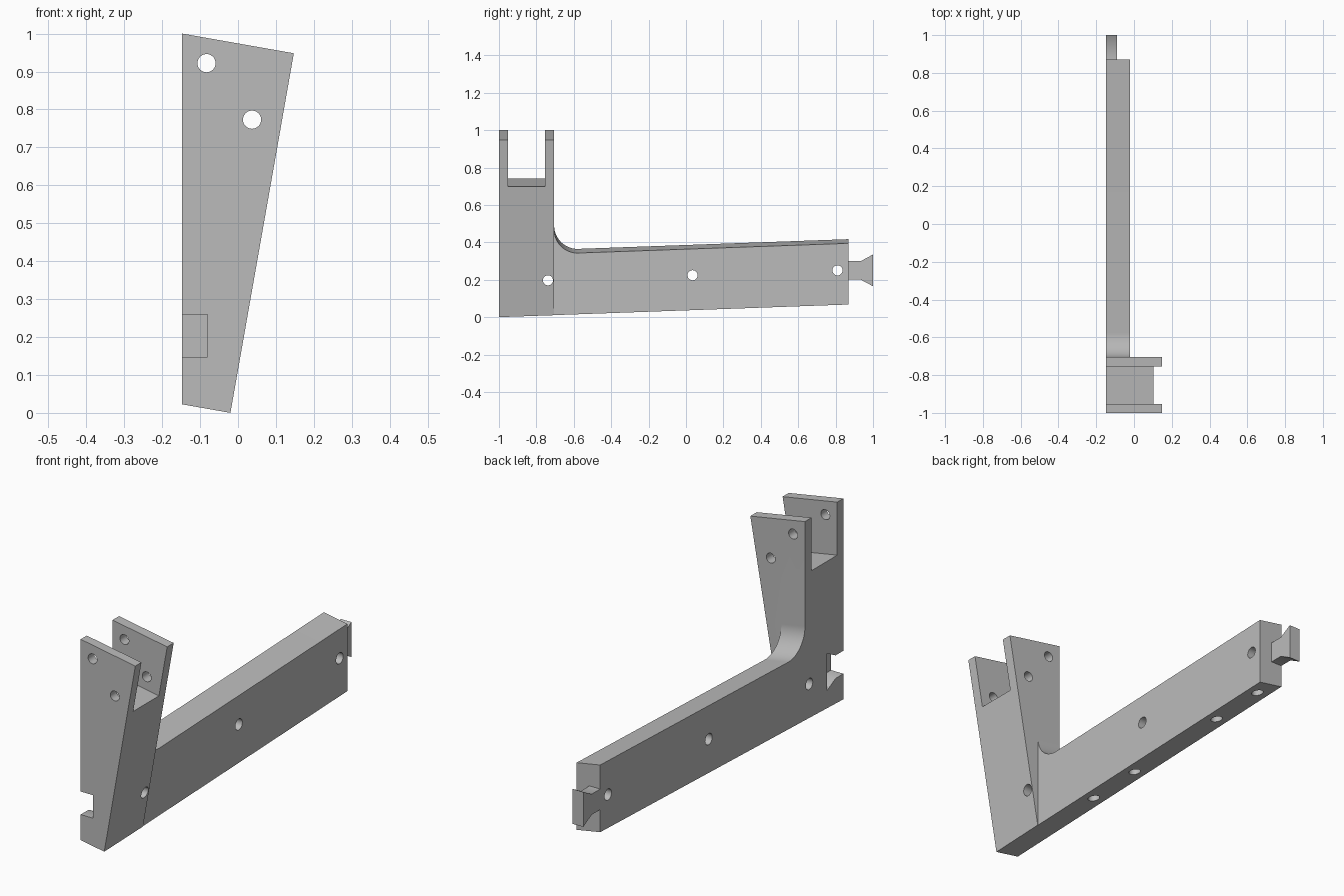
import bpy
import bmesh
from math import cos, sin, tan, radians
from mathutils import Matrix, Vector

if "Cube" in bpy.data.objects:
    bpy.data.objects.remove(bpy.data.objects["Cube"])

TILT = radians(10)
FLAT, INNER = -0.147, -0.02      # flat side and inner side of the arm

grey = bpy.data.materials.new("plain_grey")
grey.use_nodes = True
grey.diffuse_color = (0.5, 0.5, 0.5, 1)
grey.node_tree.nodes["Principled BSDF"].inputs["Base Color"].default_value = (0.5, 0.5, 0.5, 1)


def make_object(name, bm):
    bmesh.ops.recalc_face_normals(bm, faces=bm.faces)
    mesh = bpy.data.meshes.new(name)
    bm.to_mesh(mesh)
    bm.free()
    mesh.materials.append(grey)
    obj = bpy.data.objects.new(name, mesh)
    bpy.context.collection.objects.link(obj)
    return obj


def prism(profile, x0, x1, tilted=False):
    """Extrude a (y, z) profile along x, optionally sloping down toward +x."""
    bm = bmesh.new()
    face = bm.faces.new([bm.verts.new((x0, y, z)) for y, z in profile])
    grown = bmesh.ops.extrude_face_region(bm, geom=[face])["geom"]
    moved = [g for g in grown if isinstance(g, bmesh.types.BMVert)]
    bmesh.ops.translate(bm, verts=moved, vec=(x1 - x0, 0, 0))
    if tilted:
        for v in bm.verts:
            v.co.z -= (v.co.x - FLAT) * tan(TILT)
    return bm


def rod(center, axis, radius, length):
    bm = bmesh.new()
    turn = Vector((0, 0, 1)).rotation_difference(Vector(axis)).to_matrix().to_4x4()
    bmesh.ops.create_cone(bm, cap_ends=True, segments=32, radius1=radius, radius2=radius,
                          depth=length, matrix=Matrix.Translation(center) @ turn)
    return bm


def cut(target, bm):
    cutter = make_object("cutter", bm)
    cutter.hide_render = True
    mod = target.modifiers.new("cut", "BOOLEAN")
    mod.operation = "DIFFERENCE"
    mod.solver = "EXACT"
    mod.object = cutter
    bpy.ops.object.select_all(action="DESELECT")
    bpy.context.view_layer.objects.active = target
    target.select_set(True)
    bpy.ops.object.modifier_apply(modifier=mod.name)
    bpy.data.objects.remove(cutter)


def dovetail(y_root, y_mid, y_tip, z, neck, flare):
    return [(y_root, z - neck), (y_mid, z - neck), (y_tip, z - flare),
            (y_tip, z + flare), (y_mid, z + neck), (y_root, z + neck)]


# Bracket body: upright and arm in one L profile with a rounded inner corner
r = 0.125
fillet = [(-0.705 + r + r * cos(radians(a)), 0.49 + r * sin(radians(a)))
          for a in range(272, 179, -4)]
outline = [(-1, 0.0225), (0.87, 0.09), (0.87, 0.417)] + fillet + [(-0.705, 1), (-1, 1)]
bm = prism(outline, FLAT, 0.2, tilted=True)

# Leaning side of the upright
cut_plane = bmesh.ops.bisect_plane(bm, geom=bm.verts[:] + bm.edges[:] + bm.faces[:],
                                   plane_co=(INNER, 0, 0), clear_outer=True,
                                   plane_no=(cos(TILT), 0, -sin(TILT)))
rim = [g for g in cut_plane["geom_cut"] if isinstance(g, bmesh.types.BMEdge)]
bmesh.ops.holes_fill(bm, edges=rim)
body = make_object("bracket_body", bm)

# Narrow the arm behind the upright
cut(body, prism([(-0.705, -0.5), (1.2, -0.5), (1.2, 1.5), (-0.705, 1.5)], INNER, 0.5))

# Fork slot between the two upright cheeks
cut(body, prism([(-0.953, 0.742), (-0.755, 0.742), (-0.755, 1.5), (-0.953, 1.5)],
                FLAT - 0.1, 0.4, tilted=True))

# Dovetail socket in the flat side of the upright
cut(body, prism(dovetail(-1.1, -0.94, -0.875, 0.203, 0.056, 0.09), FLAT - 0.1, -0.081))

# Pin holes through the fork cheeks
for x, z in [(-0.083, 0.922), (0.037, 0.773)]:
    cut(body, rod((x, -0.85, z), (0, 1, 0), 0.024, 0.6))

# Cross holes through the arm
for y, z in [(-0.738, 0.197), (0.035, 0.224), (0.81, 0.25)]:
    cut(body, rod((0, y, z), (1, 0, 0), 0.027, 0.8))

# Blind holes in the underside
for y in (-0.384, -0.094, 0.487, 0.777):
    cut(body, rod((-0.083, y, 0.05 + 0.035 * y), (0, 0, 1), 0.027, 0.24))

# Dovetail tongue at the back end of the arm
tongue = make_object("dovetail_tongue", prism(
    dovetail(0.87, 0.935, 1.0, 0.25, 0.05, 0.085), FLAT, -0.089))

for obj in (body, tongue):
    bpy.ops.object.select_all(action="DESELECT")
    obj.select_set(True)
    bpy.context.view_layer.objects.active = obj
    bpy.ops.object.shade_smooth_by_angle(angle=radians(30))
